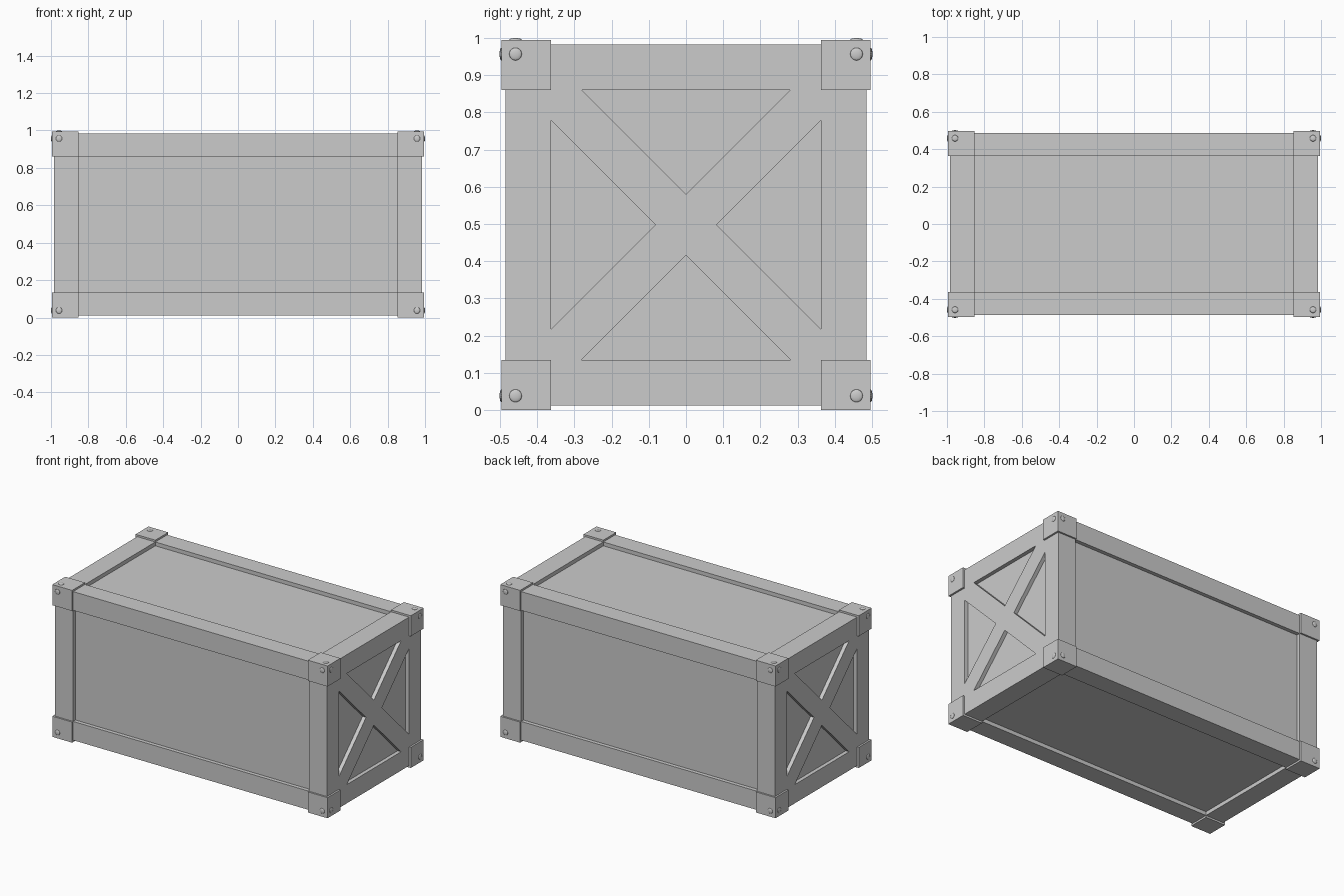
import bpy, bmesh
from math import pi
from mathutils import Matrix, Vector
from itertools import product

if "Cube" in bpy.data.objects:
    bpy.data.objects.remove(bpy.data.objects["Cube"])

CZ = 0.4975                       # centre height
FX, FY = 0.983, 0.4855            # frame half sizes
OX, OY, OZ = 0.995, 0.4965, 0.4975  # corner block outer half sizes
IX, IY = 0.852, 0.363             # inner edge of the frame rails
D = 0.025                         # panel recess depth


def add_box(bm, lo, hi):
    lo, hi = Vector(lo), Vector(hi)
    m = Matrix.Translation((lo + hi) / 2) @ Matrix.Diagonal((*(hi - lo), 1))
    bmesh.ops.create_cube(bm, size=1, matrix=m)


def make(name, bm):
    bmesh.ops.recalc_face_normals(bm, faces=bm.faces)
    me = bpy.data.meshes.new(name)
    bm.to_mesh(me)
    bm.free()
    ob = bpy.data.objects.new(name, me)
    ob.location.z = CZ
    bpy.context.collection.objects.link(ob)
    return ob


# Crate body: a solid block the panels are cut into
bm = bmesh.new()
add_box(bm, (-FX, -FY, -FY), (FX, FY, FY))
body = make("crate_body", bm)

# Cutters: four long panels and four triangles on each end
bm = bmesh.new()
for s in (-1, 1):
    a, b = sorted((s * (FY - D), s * 0.6))
    add_box(bm, (-IX, a, -IY), (IX, b, IY))
    add_box(bm, (-IX, -IY, a), (IX, IY, b))
    for k in range(4):
        rot = Matrix.Rotation(k * pi / 2, 3, 'X')
        tri = [(-0.281, IY), (0.281, IY), (0, 0.082)]
        vs = [bm.verts.new(rot @ Vector((s * (FX - D), y, z))) for y, z in tri]
        face = bm.faces.new(vs)
        ext = bmesh.ops.extrude_face_region(bm, geom=[face], use_keep_orig=True)
        bmesh.ops.translate(bm, vec=(s * 0.1, 0, 0),
                            verts=[g for g in ext["geom"] if isinstance(g, bmesh.types.BMVert)])
cutter = make("panel_cutter", bm)
cutter.hide_render = True

mod = body.modifiers.new("panels", 'BOOLEAN')
mod.object = cutter
mod.operation = 'DIFFERENCE'
mod.solver = 'EXACT'
bpy.context.view_layer.objects.active = body
bpy.ops.object.modifier_apply(modifier=mod.name)
bpy.data.objects.remove(cutter)

# Corner blocks
bm = bmesh.new()
for sx, sy, sz in product((-1, 1), repeat=3):
    pairs = [sorted((s * i, s * o)) for s, i, o in
             ((sx, IX, OX), (sy, IY, OY), (sz, IY, OZ))]
    add_box(bm, [p[0] for p in pairs], [p[1] for p in pairs])
make("corner_blocks", bm)

# Domed rivets on the side, end and top faces of the corner blocks
bm = bmesh.new()
outer = (OX, OY, OZ)
for signs in product((-1, 1), repeat=3):
    for axis in range(3):
        if axis == 2 and signs[2] < 0:
            continue
        pos = Vector([s * (o - 0.038) for s, o in zip(signs, outer)])
        pos[axis] = signs[axis] * outer[axis]
        scale = [0.017] * 3
        scale[axis] = 0.005
        m = Matrix.Translation(pos) @ Matrix.Diagonal((*scale, 1))
        bmesh.ops.create_uvsphere(bm, u_segments=16, v_segments=10, radius=1, matrix=m)
for f in bm.faces:
    f.smooth = True
make("rivets", bm)
